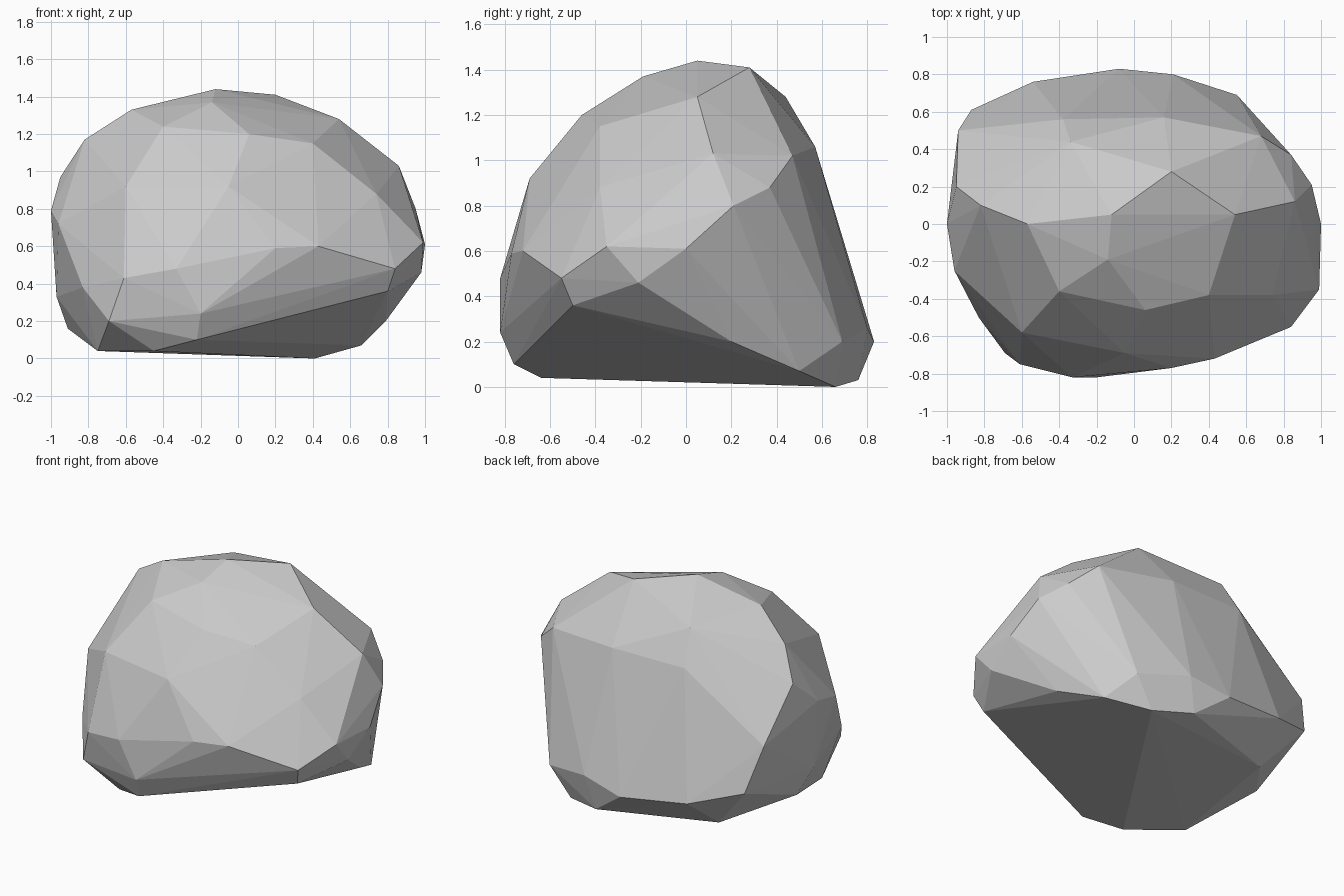
import bpy, bmesh

# Corner points of the boulder, from the base up to the crown
corners = [
    # base
    (0.41, 0.66, 0), (0.66, 0.5, 0.07), (-0.45, -0.64, 0.04), (-0.75, -0.4, 0.04),
    (-0.6, 0.5, 0.04), (0.15, 0.76, 0.03), (-0.91, 0.1, 0.16), (-0.22, -0.76, 0.1),
    # lower ring
    (-0.08, 0.83, 0.2), (0.21, 0.8, 0.26), (0.55, 0.69, 0.2), (-0.54, 0.76, 0.25),
    (-0.87, 0.61, 0.35), (-0.97, 0.0, 0.33), (-0.83, -0.5, 0.38), (-0.69, -0.69, 0.2),
    (-0.61, -0.75, 0.43), (-0.2, -0.82, 0.24), (0.8, -0.5, 0.36), (0.79, 0.2, 0.2),
    # middle ring
    (-0.33, -0.82, 0.48), (0.2, -0.77, 0.59), (0.43, -0.72, 0.6), (0.84, -0.55, 0.48),
    (0.98, -0.21, 0.46), (0.99, -0.35, 0.62), (1, 0, 0.61), (0.95, 0.21, 0.8),
    (0.84, 0.37, 0.88), (-0.96, -0.25, 0.72), (-1, 0, 0.79), (-0.94, 0.5, 0.65),
    # upper ring
    (-0.05, -0.69, 0.92), (-0.6, -0.58, 0.92), (0.74, -0.38, 0.88), (0.86, 0.12, 1.03),
    (0.68, 0.47, 1.02), (0.16, 0.57, 1.06), (-0.38, 0.56, 1.06), (-0.95, 0.2, 0.97),
    # crown
    (-0.4, -0.36, 1.24), (0.06, -0.46, 1.2), (0.4, -0.38, 1.15), (-0.82, 0.1, 1.17),
    (-0.57, 0.0, 1.33), (0.54, 0.05, 1.28), (-0.14, -0.19, 1.37), (-0.12, 0.05, 1.44),
    (0.2, 0.28, 1.41), (-0.34, 0.44, 1.28),
]

# Faceted shell stretched over the corners
bm = bmesh.new()
for p in corners:
    bm.verts.new(p)
hull = bmesh.ops.convex_hull(bm, input=bm.verts[:])
loose = [v for v in bm.verts if not v.link_faces]
bmesh.ops.delete(bm, geom=loose, context='VERTS')
bmesh.ops.recalc_face_normals(bm, faces=bm.faces[:])

mesh = bpy.data.meshes.new("boulder")
bm.to_mesh(mesh)
bm.free()
boulder = bpy.data.objects.new("boulder", mesh)
bpy.context.collection.objects.link(boulder)
